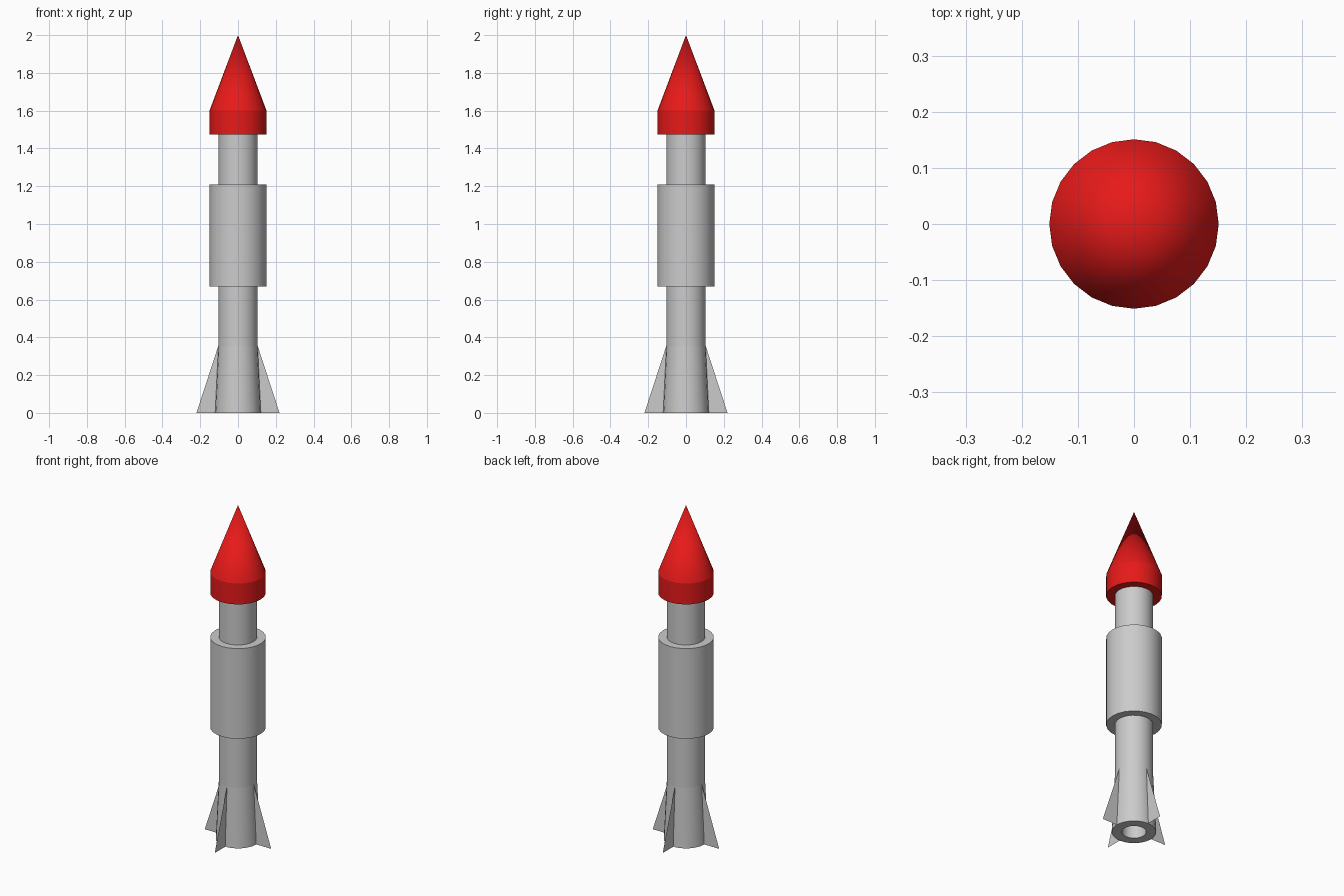
import bpy
from math import cos, sin, pi, radians

if "Cube" in bpy.data.objects:
    bpy.data.objects.remove(bpy.data.objects["Cube"])

SIDES = 24


def add_object(name, verts, faces, material=None):
    mesh = bpy.data.meshes.new(name)
    mesh.from_pydata(verts, [], faces)
    obj = bpy.data.objects.new(name, mesh)
    bpy.context.collection.objects.link(obj)
    if material:
        mesh.materials.append(material)
    return obj


def lathe(name, profile, material=None):
    """Turn (radius, z) points, listed bottom to top, around the z axis."""
    verts, rings, faces = [], [], []
    for r, z in profile:
        start, count = len(verts), (SIDES if r > 0 else 1)
        for i in range(count):
            a = 2 * pi * i / SIDES
            verts.append((r * cos(a), r * sin(a), z))
        rings.append([start + i % count for i in range(SIDES)])
    for low, high in zip(rings, rings[1:]):
        for i in range(SIDES):
            j = (i + 1) % SIDES
            faces.append(list(dict.fromkeys((low[i], low[j], high[j], high[i]))))
    obj = add_object(name, verts, faces, material)
    bpy.ops.object.select_all(action='DESELECT')
    obj.select_set(True)
    bpy.context.view_layer.objects.active = obj
    bpy.ops.object.shade_smooth_by_angle(angle=radians(18))
    return obj


red = bpy.data.materials.new("red_paint")
red.diffuse_color = (0.8, 0.01, 0.01, 1)
red.use_nodes = True
red.node_tree.nodes["Principled BSDF"].inputs["Base Color"].default_value = red.diffuse_color

BODY, WIDE = 0.104, 0.151

# Pointed nose with a short straight band and a flat underside
lathe("nose_cone", [(BODY, 1.475), (WIDE, 1.475), (WIDE, 1.6), (0, 2.0)], red)

# Narrow tubes above and below the collar
lathe("upper_tube", [(BODY, 1.21), (BODY, 1.475)])
lathe("lower_tube", [(BODY, 0.355), (BODY, 0.67)])

# Wide middle section
lathe("middle_collar", [(BODY, 0.67), (WIDE, 0.67), (WIDE, 1.21), (BODY, 1.21)])

# Flared tail with an exhaust bore
lathe("tail_skirt", [(0, 0.35), (0.066, 0.35), (0.066, 0), (0.121, 0), (BODY, 0.355)])

# Four paper-thin fins on the axes
for k in range(4):
    fin = add_object(f"fin_{k + 1}",
                     [(0.12, 0, 0), (0.22, 0, 0), (BODY, 0, 0.355)], [(0, 1, 2)])
    fin.rotation_euler.z = k * pi / 2
